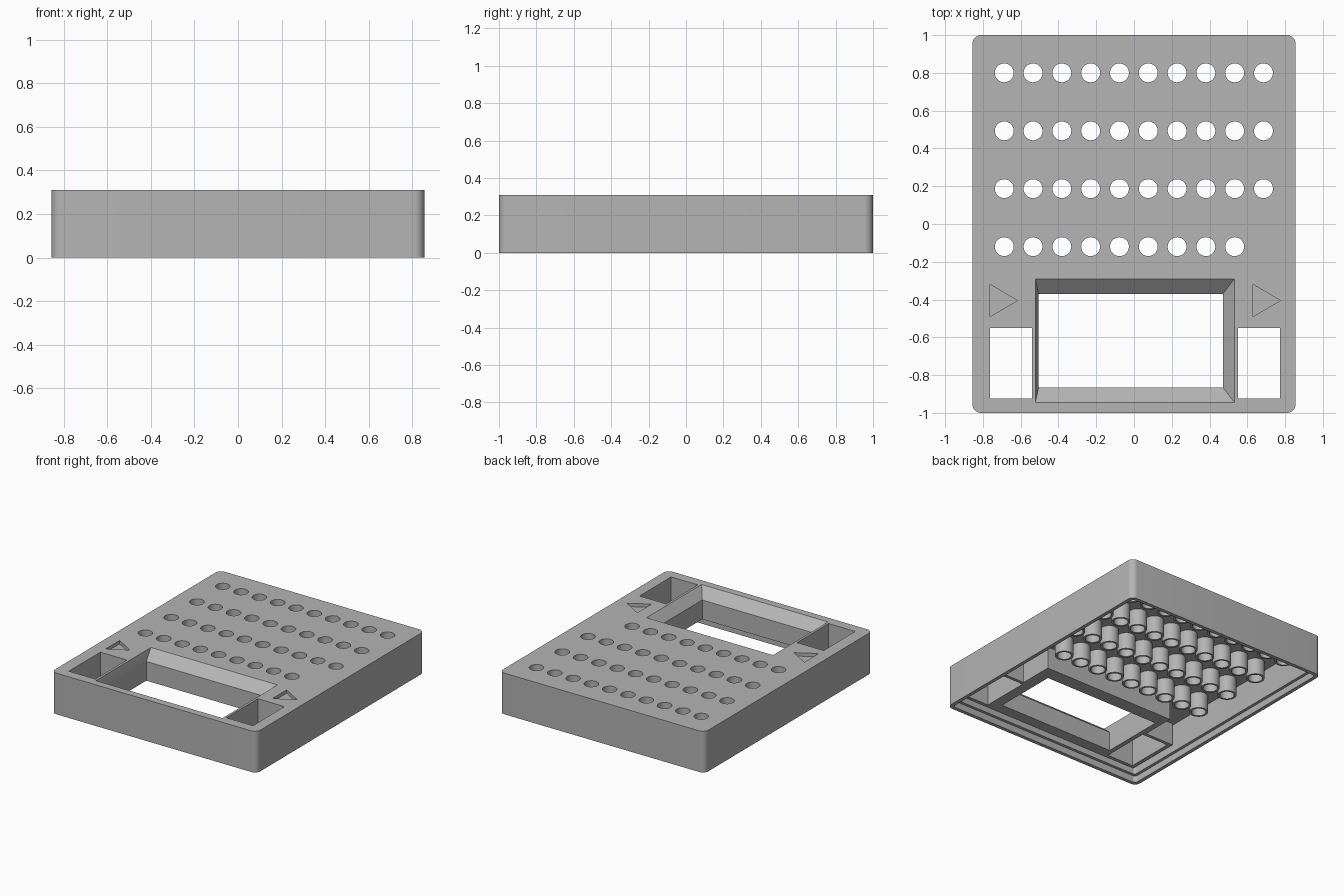
import bpy, bmesh
from math import cos, sin, pi, radians

cube = bpy.data.objects.get("Cube")
if cube:
    bpy.data.objects.remove(cube, do_unlink=True)

grey = bpy.data.materials.new("plain grey")
grey.use_nodes = True
colour = (0.46, 0.46, 0.46, 1)
grey.diffuse_color = colour
grey.node_tree.nodes["Principled BSDF"].inputs["Base Color"].default_value = colour


def rect(x0, x1, y0, y1):
    return [(x0, y0), (x1, y0), (x1, y1), (x0, y1)]


def circle(x, y, r, n=32):
    return [(x + r * cos(2 * pi * i / n), y + r * sin(2 * pi * i / n)) for i in range(n)]


def rounded(hx, hy, r, n=8):
    pts = []
    for k, (sx, sy) in enumerate([(1, 1), (-1, 1), (-1, -1), (1, -1)]):
        for i in range(n + 1):
            a = (k + i / n) * pi / 2
            pts.append((sx * (hx - r) + r * cos(a), sy * (hy - r) + r * sin(a)))
    return pts


def loft(bm, *sections):
    """Closed solid through (outline, height) sections."""
    rings = [[bm.verts.new((x, y, z)) for x, y in outline] for outline, z in sections]
    bm.faces.new(rings[0][::-1])
    bm.faces.new(rings[-1])
    for low, high in zip(rings, rings[1:]):
        for i in range(len(low)):
            j = (i + 1) % len(low)
            bm.faces.new((low[i], low[j], high[j], high[i]))


def finish(bm, name):
    bmesh.ops.recalc_face_normals(bm, faces=bm.faces)
    mesh = bpy.data.meshes.new(name)
    bm.to_mesh(mesh)
    bm.free()
    obj = bpy.data.objects.new(name, mesh)
    mesh.materials.append(grey)
    bpy.context.collection.objects.link(obj)
    return obj


def combine(target, tool, operation):
    mod = target.modifiers.new(operation.lower(), 'BOOLEAN')
    mod.object, mod.operation, mod.solver = tool, operation, 'EXACT'
    bpy.context.view_layer.objects.active = target
    bpy.ops.object.modifier_apply(modifier=mod.name)
    bpy.data.objects.remove(tool, do_unlink=True)


HX, HY, HEIGHT = 0.855, 1.0, 0.31
spots = [(-0.687 + 0.1525 * col, y)
         for y in (0.8, 0.493, 0.187, -0.12) for col in range(10)
         if not (y < 0 and col == 9)]

# Outer shell
bm = bmesh.new()
loft(bm, (rounded(HX, HY, 0.045), 0), (rounded(HX, HY, 0.045), HEIGHT))
housing = finish(bm, "housing")

# Hollow underside with a stepped rim for a lid
bm = bmesh.new()
lip = rounded(HX - 0.028, HY - 0.028, 0.025)
inner = rounded(HX - 0.05, HY - 0.05, 0.015)
loft(bm, (lip, -0.05), (lip, 0.05), (inner, 0.05), (inner, 0.265))
combine(housing, finish(bm, "cavity_cutter"), 'DIFFERENCE')

# Hanging tubes and the frame behind the window and side openings
bm = bmesh.new()
for x, y in spots:
    tube = circle(x, y, 0.065)
    loft(bm, (tube, 0.14), (tube, 0.285))
frame = [(-0.79, -0.97), (0.79, -0.97), (0.79, -0.525), (0.56, -0.525),
         (0.56, -0.265), (-0.55, -0.265), (-0.55, -0.525), (-0.79, -0.525)]
loft(bm, (frame, 0.095), (frame, 0.285))
combine(housing, finish(bm, "tubes_and_frame"), 'UNION')

# Round holes, bevelled window, side openings and arrow recesses
bm = bmesh.new()
for x, y in spots:
    hole = circle(x, y, 0.05)
    loft(bm, (hole, 0.1), (hole, 0.35))
window_low = rect(-0.505, 0.47, -0.865, -0.37)
window_top = rect(-0.522, 0.532, -0.945, -0.29)
loft(bm, (window_low, 0.05), (window_low, 0.24), (window_top, HEIGHT), (window_top, 0.35))
for x0, x1 in ((-0.762, -0.54), (0.55, 0.772)):
    opening = rect(x0, x1, -0.925, -0.55)
    loft(bm, (opening, 0.05), (opening, 0.35))
for x in (-0.762, 0.63):
    arrow = [(x, -0.49), (x + 0.145, -0.405), (x, -0.32)]
    loft(bm, (arrow, 0.285), (arrow, 0.35))
combine(housing, finish(bm, "opening_cutter"), 'DIFFERENCE')

bpy.ops.object.select_all(action='DESELECT')
housing.select_set(True)
bpy.context.view_layer.objects.active = housing
bpy.ops.object.shade_smooth_by_angle(angle=radians(30))
